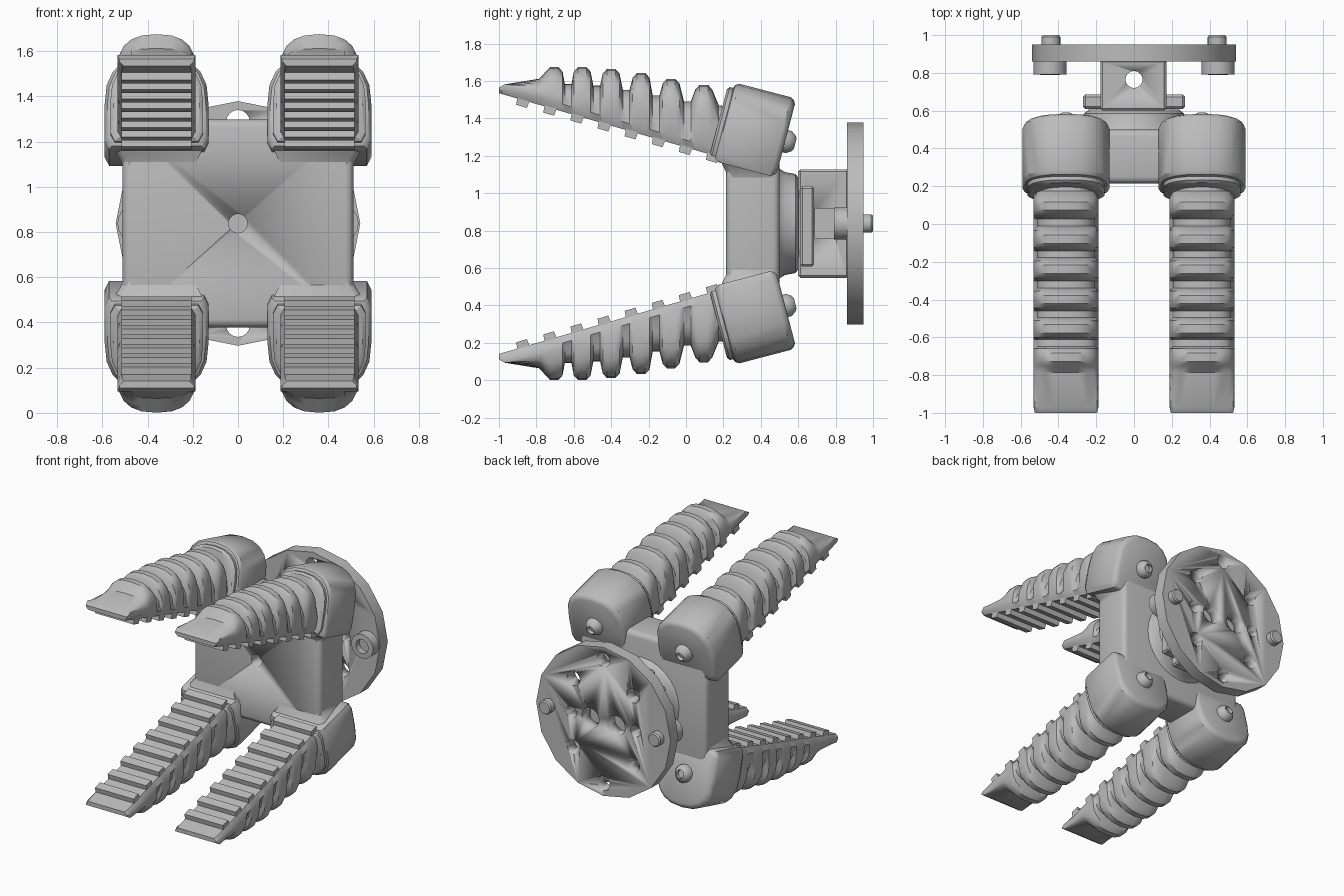
import bpy, bmesh, math
from mathutils import Matrix, Vector

if "Cube" in bpy.data.objects:
    bpy.data.objects.remove(bpy.data.objects["Cube"])

C = 0.838      # mid height of the gripper
FX = 0.36      # finger offset from the centre line
grey = bpy.data.materials.new("light_grey")
grey.diffuse_color = (0.5, 0.5, 0.5, 1)
grey.use_nodes = True
grey.node_tree.nodes["Principled BSDF"].inputs["Base Color"].default_value = grey.diffuse_color


def finish(bm, name, angle=30):
    bmesh.ops.recalc_face_normals(bm, faces=bm.faces)
    me = bpy.data.meshes.new(name)
    bm.to_mesh(me)
    bm.free()
    ob = bpy.data.objects.new(name, me)
    bpy.context.collection.objects.link(ob)
    me.materials.append(grey)
    bpy.ops.object.select_all(action='DESELECT')
    ob.select_set(True)
    bpy.context.view_layer.objects.active = ob
    bpy.ops.object.shade_smooth_by_angle(angle=math.radians(angle))
    return ob


def loft(bm, rings):
    rows = [[bm.verts.new(p) for p in r] for r in rings]
    n = len(rows[0])
    for a, b in zip(rows, rows[1:]):
        for i in range(n):
            bm.faces.new((a[i], a[(i + 1) % n], b[(i + 1) % n], b[i]))
    bm.faces.new(rows[0])
    bm.faces.new(rows[-1])


def lathe(bm, prof, n, pos, axis, turn=0):
    """Loft circles of (distance, radius) along an axis."""
    rot = Vector(axis).to_track_quat('Z', 'Y').to_matrix()
    ang = [turn + 2 * math.pi * i / n for i in range(n)]
    loft(bm, [[Vector(pos) + rot @ Vector((r * math.cos(t), r * math.sin(t), d))
               for t in ang] for d, r in prof])


def box(bm, lo, hi, bevel=0.0, segs=2):
    size = [b - a for a, b in zip(lo, hi)]
    mid = [(a + b) / 2 for a, b in zip(lo, hi)]
    t = bmesh.new()
    bmesh.ops.create_cube(t, size=1, matrix=Matrix.Translation(mid) @ Matrix.Diagonal((*size, 1)))
    if bevel:
        bmesh.ops.bevel(t, geom=t.edges[:], offset=bevel, segments=segs, profile=0.5, affect='EDGES')
    me = bpy.data.meshes.new("tmp")
    t.to_mesh(me)
    t.free()
    bm.from_mesh(me)
    bpy.data.meshes.remove(me)


def cut(ob, fill):
    bm = bmesh.new()
    fill(bm)
    tool = finish(bm, "cutter")
    m = ob.modifiers.new("cut", 'BOOLEAN')
    m.operation, m.object, m.solver = 'DIFFERENCE', tool, 'EXACT'
    bpy.context.view_layer.objects.active = ob
    bpy.ops.object.modifier_apply(modifier="cut")
    bpy.data.objects.remove(tool)


def arch(w, lo, hi, ry, base=None, n=10):
    """Flat-bottomed, round-topped outline as (x, height) pairs."""
    b = base or w
    ry = min(ry, hi - lo - 0.07)
    pts = [(-b, lo + 0.04), (-b + 0.02, lo), (b - 0.02, lo), (b, lo + 0.04)]
    for i in range(n + 1):
        t = math.pi * i / n
        c = math.cos(t)
        pts.append((math.copysign(abs(c) ** 0.8, c) * w, hi - ry + ry * math.sin(t) ** 0.8))
    return pts


def tilt(x, u, a):
    """Housing frame: u up its rear face, a forward along its axis."""
    return Vector((x + FX, 0.48 + 0.253 * u - 0.967 * a, 1.085 + 0.967 * u + 0.253 * a))


def floor(y):
    return 1.245 - 0.29 * y


# Rib crests along the finger
crests = [(0.095, 1.58), (-0.08, 1.612), (-0.24, 1.643), (-0.4, 1.665), (-0.555, 1.675), (-0.705, 1.675)]
PEAK, DIP = (0.172, 0.17), (0.157, 0.23)


def finger(bm):
    secs = [(0.3, 1.46, *DIP), (0.175, 1.47, *DIP)]
    for i, (y, z) in enumerate(crests):
        secs += [(y + 0.045, z - 0.025, *PEAK), (y + 0.022, z, *PEAK),
                 (y - 0.022, z, *PEAK), (y - 0.045, z - 0.025, *PEAK)]
        if i < 5:
            v = (y + crests[i + 1][0]) / 2
            secs += [(v + 0.018, z - 0.09, *DIP), (v - 0.018, z - 0.09, *DIP)]
    secs += [(-0.785, 1.612, 0.172, 0.1), (-0.97, 1.582, 0.172, 0.02), (-1.0, 1.565, 0.165, 0.01)]
    rings = []
    for y, z, w, ry in secs:
        lo = floor(y)
        if y < -0.9:   # thin wedge tip
            pts = [(x, lo + (h - lo) * 0.5) if h < lo + 0.05 and abs(x) > w - 0.01 else (x, h)
                   for x, h in arch(w, lo, max(z, lo + 0.03), ry)]
            pts = [(x, min(h, z)) for x, h in pts]
        else:
            pts = arch(w, lo, z, ry, 0.172)
        rings.append([Vector((x + FX, y, h)) for x, h in pts])
    loft(bm, rings)


def teeth(bm):
    for k in range(8):
        y = 0.145 - 0.145 * k
        p = Vector((FX, y, floor(y)))
        f, u = Vector((0, -0.96, 0.28)), Vector((0, 0.28, 0.96))
        loft(bm, [[p + Vector((x, 0, 0)) + f * a + u * b
                   for a, b in ((-0.036, 0.03), (-0.03, -0.034), (0.03, -0.034), (0.036, 0.03))]
                  for x in (-0.155, 0.155)])


def housing(bm):
    rows = []
    for a, d in ((0, 0.03), (0.01, 0.012), (0.03, 0), (0.315, 0), (0.335, 0.012), (0.342, 0.03)):
        rows.append([tilt(x, u, a) for x, u in arch(0.23 - d, d, 0.435 - d, 0.23)])
    loft(bm, rows)


def collar(bm):
    rows = [[tilt(x, u, a) for x, u in arch(0.205 - d, 0.025 + d, 0.405 - d, 0.2)]
            for a, d in ((0.33, 0), (0.36, 0), (0.372, 0.015))]
    loft(bm, rows)


def screw(bm):
    p = tilt(0, 0.2, -0.0)
    lathe(bm, [(-0.02, 0.062), (0.02, 0.062), (0.045, 0.045), (0.055, 0.03), (0.03, 0.028)],
          18, p, (0, 0.967, -0.253))


# Four fingers with their mounts, mirrored left/right and up/down
for build, name, ang in ((housing, "finger_housing", 35), (collar, "finger_collar", 35),
                         (finger, "ribbed_finger", 35), (teeth, "grip_teeth", 30),
                         (screw, "housing_screw", 35)):
    for sx, side in ((1, "right"), (-1, "left")):
        for sz, lev in ((1, "upper"), (-1, "lower")):
            bm = bmesh.new()
            build(bm)
            for v in bm.verts:
                v.co.x *= sx
                v.co.z = C + sz * (v.co.z - C)
            finish(bm, f"{lev}_{side}_{name}", ang)

# Palm body with a sensor hole
bm = bmesh.new()
box(bm, (-0.51, 0.215, C - 0.46), (0.51, 0.5, C + 0.46), 0.035, 3)
palm = finish(bm, "palm_body")
cut(palm, lambda b: lathe(b, [(0, 0.042), (0.15, 0.042)], 20, (0, 0.15, C), (0, 1, 0)))

# Flared fillets between palm and housings
bm = bmesh.new()
for sx in (1, -1):
    for sz in (1, -1):
        rows = []
        for z, x0, x1, y0, y1 in ((1.06, 0.2, 0.505, 0.22, 0.495), (1.11, 0.185, 0.515, 0.215, 0.49),
                                  (1.15, 0.165, 0.54, 0.195, 0.495), (1.2, 0.14, 0.57, 0.18, 0.5)):
            rows.append([(sx * x, y, C + sz * (z - C)) for x, y in
                         ((x0, y0), (x1 - .03, y0), (x1, y0 + .03), (x1, y1 - .03), (x1 - .03, y1), (x0, y1))])
        loft(bm, rows)
finish(bm, "palm_fillets", 40)

# Round boss and mounting block
bm = bmesh.new()
lathe(bm, [(0.47, 0.32), (0.505, 0.29), (0.53, 0.275), (0.585, 0.265), (0.605, 0.24)], 28, (0, 0, C), (0, 1, 0))
finish(bm, "rear_boss", 40)
bm = bmesh.new()
box(bm, (-0.27, 0.61, C - 0.23), (0.27, 0.685, C + 0.2), 0.012, 1)
finish(bm, "mount_plate")
bm = bmesh.new()
box(bm, (-0.178, 0.6, C - 0.29), (0.172, 0.87, C + 0.29), 0.012, 1)
block = finish(bm, "mount_block")
cut(block, lambda b: lathe(b, [(-0.4, 0.045), (0.4, 0.045)], 16, (0, 0.765, C), (0, 0, 1)))
cut(block, lambda b: [box(b, (s * 0.18 - 0.08, 0.69, C - 0.08), (s * 0.18 + 0.08, 0.8, C + 0.08)) for s in (1, -1)])

# Round flange with bolt holes
bm = bmesh.new()
lathe(bm, [(0, 0.541), (0.09, 0.541)], 16, (0, 0.86, C), (0, 1, 0))
flange = finish(bm, "round_flange")


def flange_holes(b):
    spots = [(0, 0.45, 0.052), (0, -0.45, 0.052), (0.26, 0, 0.042), (-0.26, 0, 0.042),
             (0.105, 0, 0.07), (-0.105, 0, 0.07)]
    spots += [(sx * 0.24, sz * 0.25, 0.052) for sx in (1, -1) for sz in (1, -1)]
    for x, z, r in spots:
        lathe(b, [(0, r), (0.25, r)], 16, (x, 0.8, C + z), (0, 1, 0))


cut(flange, flange_holes)

# Flange bolts with socket heads
for s, side in ((1, "right"), (-1, "left")):
    bm = bmesh.new()
    lathe(bm, [(0, 0.05), (0.15, 0.05), (0.16, 0.042)], 18, (s * 0.44, 0.84, C), (0, 1, 0))
    lathe(bm, [(0, 0.088), (0.07, 0.088), (0.072, 0.05), (0.03, 0.05)], 18, (s * 0.445, 0.862, C), (0, -1, 0))
    finish(bm, side + "_flange_bolt")
